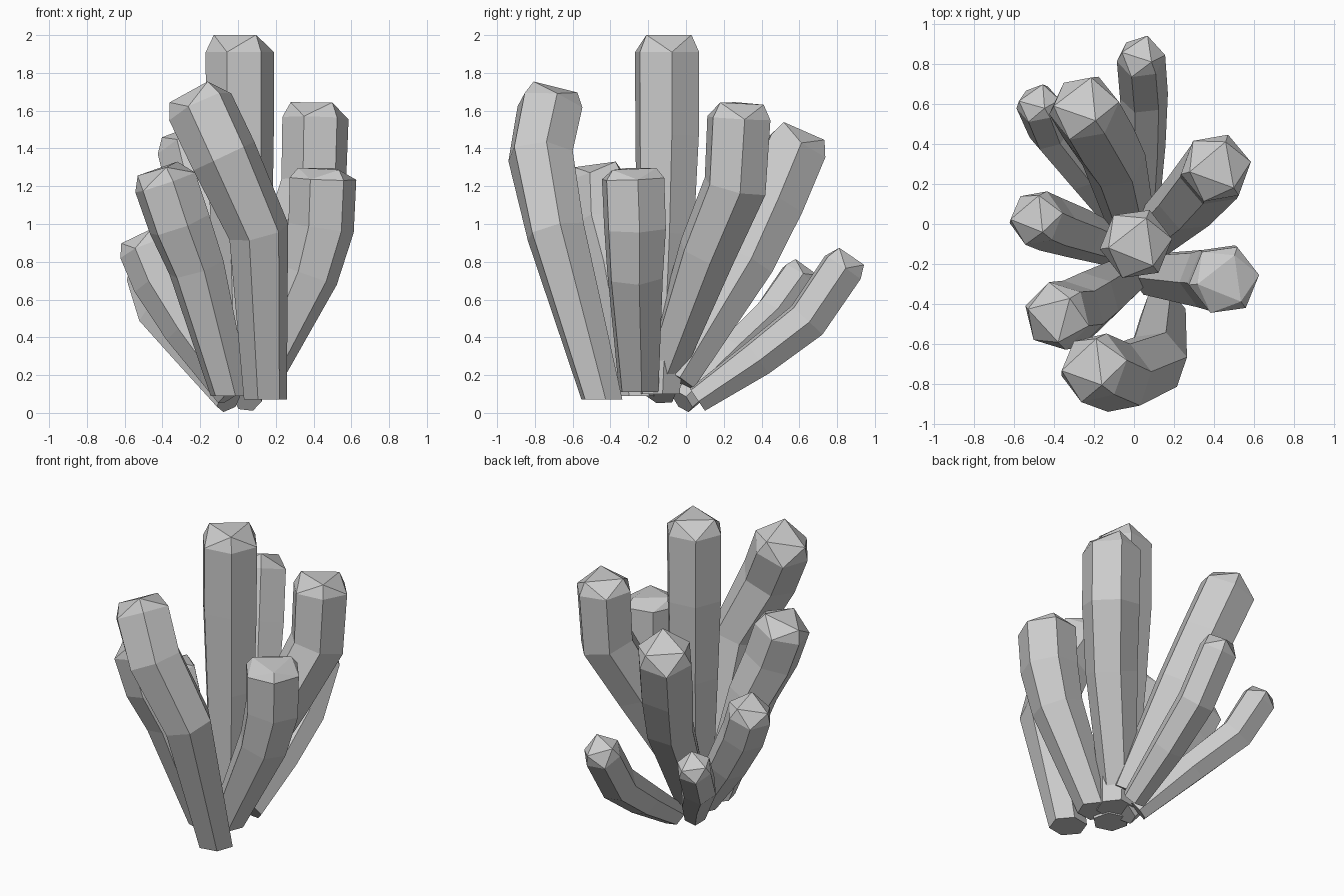
import bpy, bmesh, math
from mathutils import Vector

if "Cube" in bpy.data.objects:
    bpy.data.objects.remove(bpy.data.objects["Cube"])

SIDES = 6
TAPER = (0.63, 0.89, 0.99, 1.0)


def column(name, radius, path, phase=8, cap=0.5, flat_foot=True):
    """Six-sided bent column, narrow at the foot, with a faceted tip ending in a triangle."""
    pts = [Vector(p) for p in path]
    bm = bmesh.new()

    def ring(center, axis, r, step=1):
        q = Vector((0, 0, 1)).rotation_difference(axis)
        out = []
        for i in range(step - 1, SIDES, step):
            a = math.radians(phase) + math.tau * i / SIDES
            out.append(bm.verts.new(center + q @ Vector((r * math.cos(a), r * math.sin(a), 0))))
        return out

    # shaft
    rings = []
    for i, p in enumerate(pts):
        before = (p - pts[i - 1]).normalized() if i else Vector()
        after = (pts[i + 1] - p).normalized() if i < len(pts) - 1 else Vector()
        axis = (before + after).normalized()
        if i == 0 and flat_foot:
            axis = Vector((0, 0, 1))
        rings.append(ring(p, axis, radius * TAPER[i]))
    for a, b in zip(rings, rings[1:]):
        for i in range(SIDES):
            j = (i + 1) % SIDES
            bm.faces.new((a[i], a[j], b[j], b[i]))
    bm.faces.new(rings[0][::-1])

    # faceted tip: every second corner leads to a corner of the top triangle
    rim = rings[-1]
    top = ring(pts[-1] + axis * radius * cap, axis, radius * 0.76, 2)
    for k in range(3):
        low, left, right = rim[2 * k], rim[2 * k - 1], rim[2 * k + 1]
        bm.faces.new((low, top[k], top[k - 1]))
        bm.faces.new((left, low, top[k - 1]))
        bm.faces.new((low, right, top[k]))
    bm.faces.new(top)

    bmesh.ops.recalc_face_normals(bm, faces=bm.faces)
    mesh = bpy.data.meshes.new(name)
    bm.to_mesh(mesh)
    bm.free()
    obj = bpy.data.objects.new(name, mesh)
    bpy.context.collection.objects.link(obj)
    return obj


# tall centre column
column("center_column", 0.183,
       [(0.03, -0.14, 0.10), (0.02, -0.11, 0.95), (0.01, -0.10, 1.47), (0.01, -0.10, 1.91)])

# front columns
column("front_column", 0.183,
       [(0.145, -0.445, 0.07), (0.11, -0.69, 0.96), (-0.075, -0.77, 1.36), (-0.20, -0.72, 1.62)], 10, 0.48)
column("front_left_column", 0.174,
       [(-0.04, -0.27, 0.09), (-0.22, -0.39, 0.77), (-0.31, -0.45, 1.00), (-0.385, -0.46, 1.22)], -16, 0.46)
column("front_right_column", 0.178,
       [(0.09, -0.25, 0.11), (0.375, -0.27, 0.73), (0.44, -0.27, 0.98), (0.45, -0.28, 1.24)], 8, 0.3)

# side columns
column("left_column", 0.144,
       [(-0.03, -0.14, 0.10), (-0.27, -0.05, 0.45), (-0.42, 0.00, 0.70), (-0.49, 0.03, 0.87)],
       flat_foot=False)
column("right_column", 0.178,
       [(0.02, -0.12, 0.20), (0.27, 0.11, 0.85), (0.40, 0.26, 1.20), (0.41, 0.28, 1.56)], 10, 0.45)

# back columns
column("back_left_tall_column", 0.18,
       [(0.00, -0.05, 0.18), (-0.10, 0.32, 0.80), (-0.18, 0.46, 1.11), (-0.25, 0.58, 1.40)],
       flat_foot=False)
column("back_left_short_column", 0.112,
       [(-0.05, -0.02, 0.06), (-0.25, 0.25, 0.32), (-0.42, 0.46, 0.52), (-0.48, 0.60, 0.72)],
       flat_foot=False)
column("back_short_column", 0.122,
       [(0.05, 0.06, 0.07), (0.05, 0.38, 0.29), (0.05, 0.64, 0.49), (0.035, 0.83, 0.77)],
       cap=0.6, flat_foot=False)
